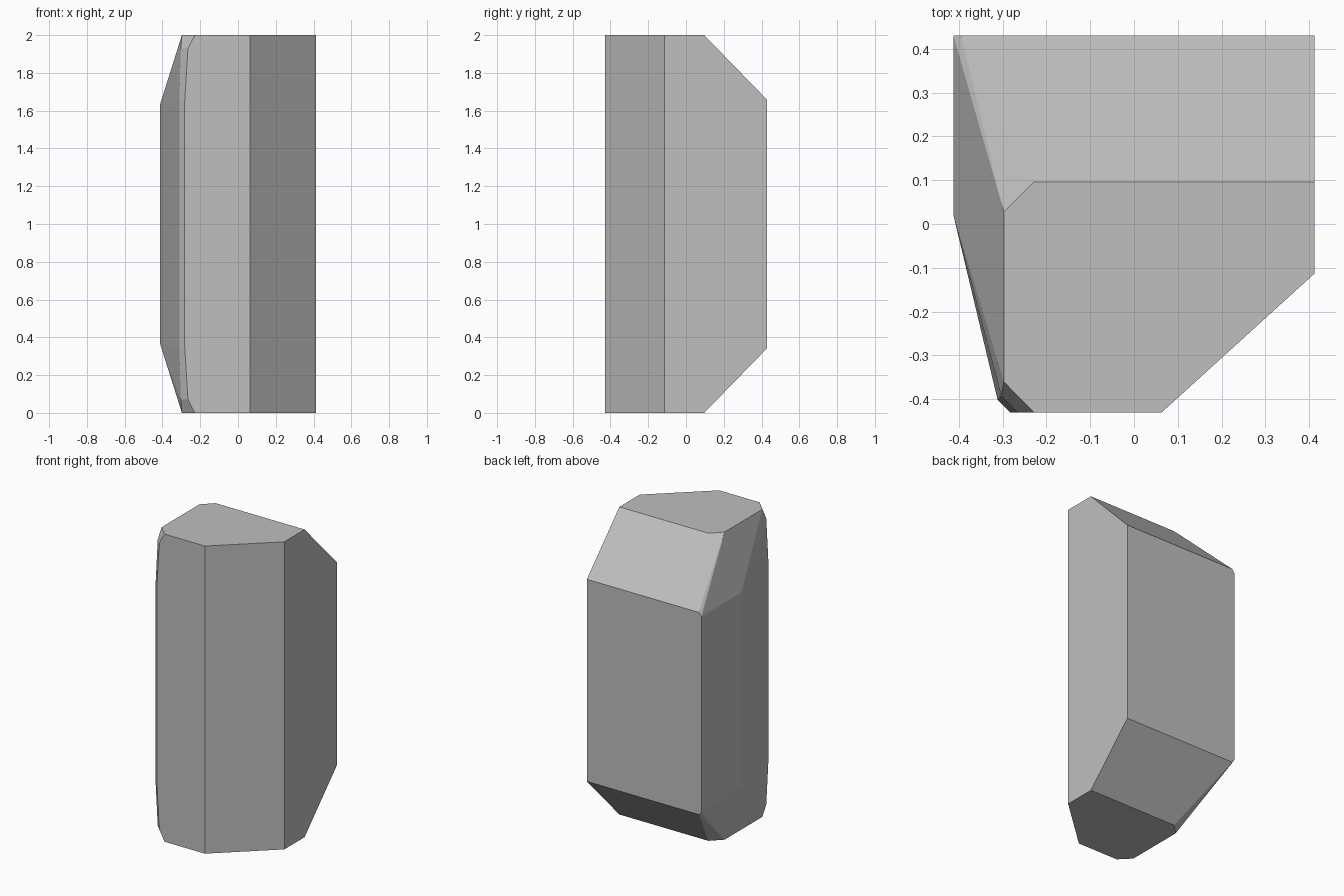
import bpy, bmesh, math

if "Cube" in bpy.data.objects:
    bpy.data.objects.remove(bpy.data.objects["Cube"])

# One flat grey for the whole stone
mat = bpy.data.materials.new("stone grey")
mat.diffuse_color = (0.52, 0.52, 0.52, 1)
mat.use_nodes = True
mat.node_tree.nodes["Principled BSDF"].inputs["Base Color"].default_value = mat.diffuse_color

# Upper half corners; the lower half mirrors them about mid height
MID = 1.0
end_cap = [(0.412, 0.096), (-0.228, 0.096), (-0.297, 0.028), (-0.297, -0.36),
           (-0.228, -0.43), (0.063, -0.43), (0.412, -0.113)]
shoulder = [(0.412, 0.43, 1.657), (-0.395, 0.43, 1.657), (-0.412, 0.43, 1.635),
            (-0.412, 0.02, 1.635), (-0.311, -0.402, 1.65), (-0.282, -0.43, 1.65),
            (-0.265, -0.43, 1.93), (-0.303, -0.392, 1.93)]
upper = [(x, y, 2.0) for x, y in end_cap] + shoulder

# Faceted stone block as the hull of both halves
bm = bmesh.new()
for x, y, z in upper:
    bm.verts.new((x, y, z))
    bm.verts.new((x, y, 2 * MID - z))
bmesh.ops.convex_hull(bm, input=bm.verts[:])
bmesh.ops.delete(bm, geom=[v for v in bm.verts if not v.link_faces], context='VERTS')
bmesh.ops.dissolve_limit(bm, angle_limit=math.radians(0.5),
                         verts=bm.verts[:], edges=bm.edges[:])
bmesh.ops.recalc_face_normals(bm, faces=bm.faces[:])

mesh = bpy.data.meshes.new("stone_block")
bm.to_mesh(mesh)
bm.free()
mesh.materials.append(mat)
stone = bpy.data.objects.new("stone_block", mesh)
bpy.context.collection.objects.link(stone)
